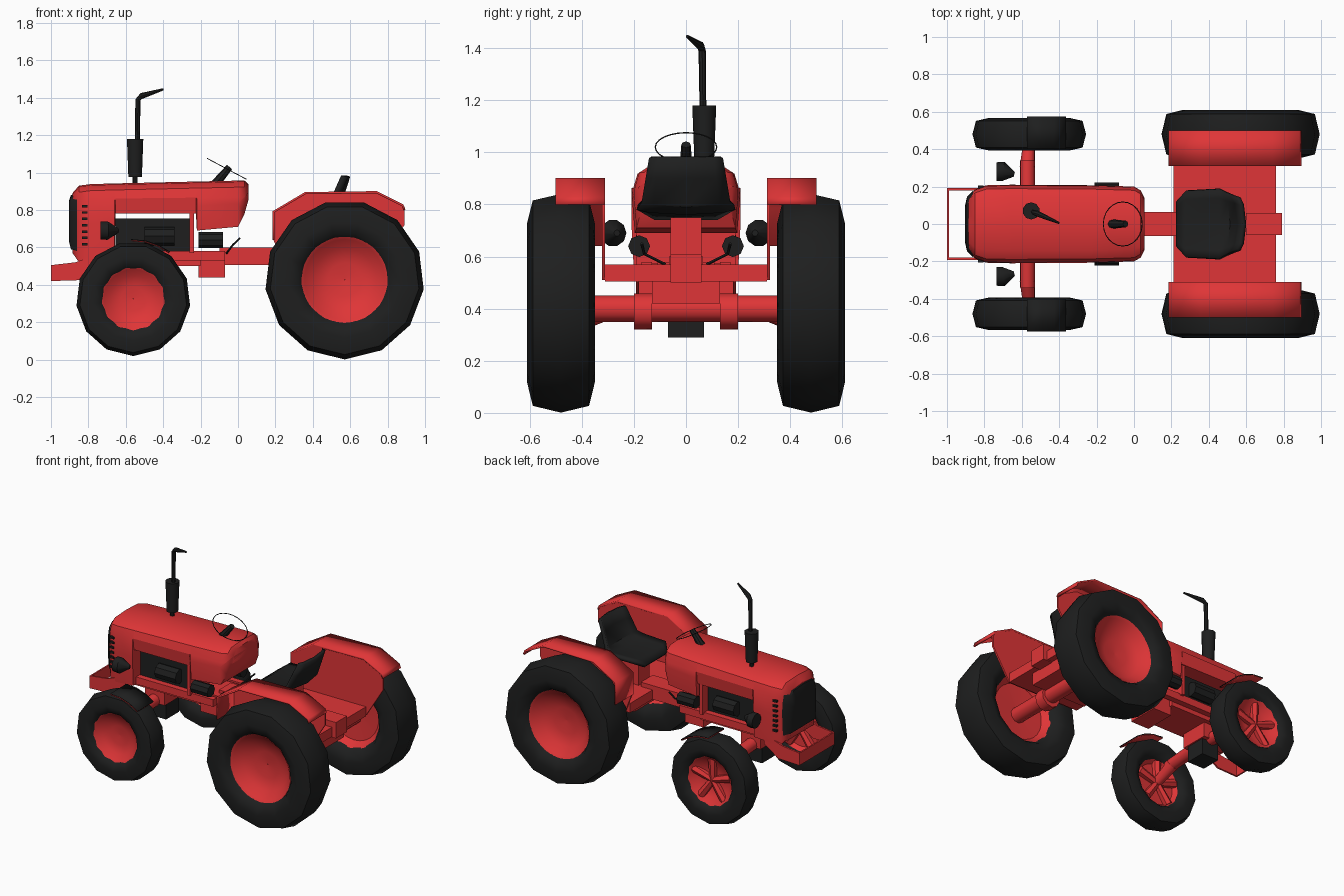
import bpy, bmesh
from math import sin, cos, pi, radians
from mathutils import Vector

if "Cube" in bpy.data.objects:
    bpy.data.objects.remove(bpy.data.objects["Cube"])


def material(name, rgb):
    m = bpy.data.materials.new(name)
    m.use_nodes = True
    m.diffuse_color = (*rgb, 1)
    m.node_tree.nodes["Principled BSDF"].inputs["Base Color"].default_value = (*rgb, 1)
    return m


RED = material("red_paint", (0.74, 0.036, 0.038))
BLACK = material("black_rubber", (0.013, 0.0135, 0.0135))
made = []


def mesh(name, verts, faces, mat):
    me = bpy.data.meshes.new(name)
    me.from_pydata([tuple(v) for v in verts], [], faces)
    bm = bmesh.new()
    bm.from_mesh(me)
    bmesh.ops.recalc_face_normals(bm, faces=bm.faces)
    bm.to_mesh(me)
    bm.free()
    me.materials.append(mat)
    ob = bpy.data.objects.new(name, me)
    bpy.context.collection.objects.link(ob)
    made.append(ob)
    return ob


def loft(name, rings, mat, caps=True):
    n = len(rings[0])
    faces = [(r * n + i, r * n + (i + 1) % n, (r + 1) * n + (i + 1) % n, (r + 1) * n + i)
             for r in range(len(rings) - 1) for i in range(n)]
    if caps:
        faces += [tuple(range(n)), tuple(range((len(rings) - 1) * n, len(rings) * n))]
    return mesh(name, [v for r in rings for v in r], faces, mat)


def box(name, x0, x1, y0, y1, z0, z1, mat):
    return loft(name, [[(x, y0, z0), (x, y1, z0), (x, y1, z1), (x, y0, z1)] for x in (x0, x1)], mat)


def tube(name, path, radii, mat, n=10):
    # rings along a path, each square to the local direction
    path = [Vector(p) for p in path]
    rings = []
    for i, p in enumerate(path):
        d = (path[min(i + 1, len(path) - 1)] - path[max(i - 1, 0)]).normalized()
        u = d.orthogonal().normalized()
        if abs(d.y) < 0.9:
            u = (Vector((0, 1, 0)) - d * d.y).normalized()
        w = d.cross(u)
        rings.append([p + (u * cos(2 * pi * k / n) + w * sin(2 * pi * k / n)) * radii[i] for k in range(n)])
    return loft(name, rings, mat)


def lathe(name, centre, side, profile, n, mat):
    # turn (outward offset, radius) pairs about the wheel axle
    x, y, z = centre
    rings = [[(x + r * sin(2 * pi * k / n), y + side * t, z - r * cos(2 * pi * k / n)) for k in range(n)]
             for t, r in profile]
    return loft(name, rings, mat, False)


def strip(name, profile, y0, y1, thick, mat):
    # bent sheet following a side profile
    verts = [(x, y, z) for x, z in profile for y in (y0, y1)]
    faces = [(2 * i, 2 * i + 1, 2 * i + 3, 2 * i + 2) for i in range(len(profile) - 1)]
    ob = mesh(name, verts, faces, mat)
    s = ob.modifiers.new("thickness", "SOLIDIFY")
    s.thickness, s.offset = thick, 0
    return ob


def hood_ring(x, w, zb, zt):
    half = [(w * 0.95, zb), (w, zb + (zt - zb) * 0.5), (w * 0.98, zt - 0.09), (w * 0.9, zt - 0.035), (w * 0.68, zt - 0.006)]
    return [(x, y, z) for y, z in half] + [(x, 0, zt)] + [(x, -y, z) for y, z in reversed(half)]


# bonnet with an open engine bay, and the grille
loft("bonnet", [hood_ring(*s) for s in (
    (-0.885, 0.14, 0.57, 0.89), (-0.85, 0.185, 0.52, 0.93), (-0.79, 0.207, 0.52, 0.938),
    (-0.66, 0.21, 0.53, 0.942), (-0.655, 0.21, 0.78, 0.942), (-0.225, 0.207, 0.78, 0.952),
    (-0.22, 0.207, 0.69, 0.952), (0, 0.2, 0.71, 0.957), (0.035, 0.18, 0.78, 0.957),
    (0.055, 0.14, 0.85, 0.94))], RED)
loft("grille", [hood_ring(*s) for s in (
    (-0.903, 0.1, 0.63, 0.85), (-0.893, 0.145, 0.59, 0.88), (-0.86, 0.18, 0.58, 0.89))], BLACK)

# engine and frame
box("engine_block", -0.655, -0.26, -0.13, 0.13, 0.57, 0.755, BLACK)
box("firewall", -0.258, -0.235, -0.19, 0.19, 0.57, 0.79, RED)
box("chassis", -0.82, -0.2, -0.13, 0.13, 0.5, 0.575, RED)
box("clutch_housing", -0.21, -0.07, -0.11, 0.11, 0.44, 0.58, RED)
box("transmission", -0.1, 0.3, -0.065, 0.065, 0.505, 0.6, RED)
box("differential", 0.3, 0.72, -0.13, 0.13, 0.42, 0.56, RED)
box("rear_platform", 0.21, 0.76, -0.31, 0.31, 0.505, 0.57, RED)
box("hitch", 0.6, 0.79, -0.06, 0.06, 0.5, 0.61, RED)
box("front_axle_pivot", -0.63, -0.5, -0.07, 0.07, 0.29, 0.41, BLACK)
box("axle_support", -0.64, -0.49, -0.1, 0.1, 0.4, 0.51, RED)
tube("rear_axle", [(0.57, -0.48, 0.4), (0.57, 0.48, 0.4)], [0.052] * 2, RED)

# front bumper frame
box("bumper_bar", -1, -0.99, -0.19, 0.19, 0.42, 0.505, RED)
for side, tag in ((1, "left"), (-1, "right")):
    arm = [(-1, 0.42), (-0.84, 0.425), (-0.73, 0.5), (-0.73, 0.57), (-0.87, 0.52), (-1, 0.505)]
    loft("bumper_arm_" + tag, [[(x, side * y, z) for x, z in arm] for y in (0.18, 0.192)], RED)

TYRE = [(-0.07, 0.226), (-0.105, 0.25), (-0.13, 0.31), (-0.108, 0.4), (0, 0.426),
        (0.108, 0.4), (0.13, 0.31), (0.11, 0.25), (0.075, 0.226)]
RIM = [(-0.02, 0.001), (-0.03, 0.19), (-0.075, 0.227), (0.09, 0.231), (0.08, 0.215),
       (0.035, 0.17), (0.015, 0.09), (0.01, 0.001)]
for side, tag in ((1, "left"), (-1, "right")):
    # wheels
    rear, front = (0.57, side * 0.48, 0.427), (-0.56, side * 0.48, 0.325)
    lathe("rear_tyre_" + tag, rear, side, TYRE, 13, BLACK)
    lathe("rear_rim_" + tag, rear, side, RIM, 26, RED)
    lathe("front_tyre_" + tag, front, side, [(t * 0.66, r * 0.718) for t, r in TYRE], 13, BLACK)
    lathe("front_rim_" + tag, front, side, [(t * 0.66, r * 0.73) for t, r in RIM], 26, RED)
    for k in range(5):
        a = 2 * pi * k / 5 + 0.3
        d = Vector((cos(a), 0, sin(a)))
        for t in ([-0.035, 0.025] if side > 0 else [-0.035]):
            c = Vector(front) + Vector((0, side * t, 0))
            tube(f"front_spoke_{tag}_{k}", [c, c + d * 0.15], [0.022, 0.03], RED, 6)

    # front axle arms and small mudguards with painted undersides
    tube("front_axle_" + tag, [(-0.57, side * 0.06, 0.42), (-0.57, side * 0.34, 0.4)], [0.042, 0.04], RED)
    tube("front_stub_" + tag, [(-0.57, side * 0.3, 0.4), (-0.56, side * 0.455, 0.325)], [0.042, 0.03], RED)
    tube("rear_axle_flange_" + tag, [(0.57, side * 0.13, 0.39), (0.57, side * 0.2, 0.39)], [0.07] * 2, RED)
    for part, r, mat in (("mudguard", 0.317, BLACK), ("mudguard_lining", 0.311, RED)):
        arc = [(-0.56 + r * cos(radians(a)), 0.325 + r * sin(radians(a))) for a in (52, 65, 78, 92)]
        strip(f"front_{part}_{tag}", arc, side * 0.4, side * 0.575, 0.005, mat)

    # rear fenders
    top = [(0.19, 0.64), (0.19, 0.79), (0.36, 0.89), (0.74, 0.895), (0.88, 0.825), (0.89, 0.8)]
    strip("fender_top_" + tag, top, side * 0.31, side * 0.5, 0.012, RED)
    panel = top + [(0.89, 0.72), (0.76, 0.51), (0.24, 0.51)]
    loft("fender_panel_" + tag, [[(x, side * y, z) for x, z in panel] for y in (0.31, 0.322)], RED)

    # headlamps, side filters, pedals
    tube("headlamp_" + tag, [(-0.735, side * 0.28, 0.69), (-0.7, side * 0.28, 0.69), (-0.64, side * 0.265, 0.69)],
         [0.05, 0.052, 0.012], BLACK)
    tube("side_filter_" + tag, [(-0.21, side * 0.18, 0.64), (-0.08, side * 0.18, 0.64)], [0.042] * 2, BLACK, 8)
    tube("pedal_arm_" + tag, [(-0.06, side * 0.08, 0.57), (-0.03, side * 0.16, 0.61), (0.01, side * 0.17, 0.65)],
         [0.006] * 3, BLACK, 6)
    box("engine_rail_" + tag, -0.66, -0.07, side * 0.13, side * 0.17, 0.53, 0.58, RED)
    tube("engine_side_unit_" + tag, [(-0.5, side * 0.15, 0.66), (-0.34, side * 0.15, 0.66)], [0.05] * 2, BLACK, 8)

    # nose louvres
    for k in range(7):
        z = 0.61 + k * 0.034
        box(f"louvre_{tag}_{k}", -0.835, -0.805, side * 0.19, side * 0.207, z, z + 0.013, BLACK)

# exhaust stack
tube("exhaust_base", [(-0.55, 0.07, 0.93), (-0.55, 0.07, 0.99)], [0.014] * 2, BLACK, 8)
tube("muffler", [(-0.55, 0.07, 0.975), (-0.55, 0.07, 1.18)], [0.038, 0.046], BLACK, 10)
tube("exhaust_pipe", [(-0.538, 0.065, 1.17), (-0.535, 0.062, 1.39), (-0.515, 0.055, 1.41), (-0.4, 0.005, 1.445)],
     [0.013, 0.014, 0.016, 0.006], BLACK, 8)

# steering wheel and column
tube("steering_column", [(-0.12, 0, 0.94), (-0.045, 0, 1.03)], [0.025, 0.018], BLACK, 8)
bpy.ops.mesh.primitive_torus_add(major_radius=0.118, minor_radius=0.0025, major_segments=24, minor_segments=6,
                                 location=(-0.06, 0, 1.02), rotation=(0, radians(28), 0))
ring = bpy.context.object
ring.name = "steering_wheel"
ring.data.materials.append(BLACK)
made.append(ring)

# bucket seat: rows of x, z, half width, edge curl in x and z
rows = [(0.235, 0.74, 0.12, 0, 0), (0.28, 0.765, 0.18, 0, 0.01), (0.46, 0.76, 0.19, 0, 0.02),
        (0.53, 0.79, 0.17, -0.03, 0.02), (0.575, 0.9, 0.155, -0.04, 0), (0.6, 0.978, 0.142, -0.03, 0)]
verts = [(x + dx * abs(f) ** 3, w * f, z + dz * abs(f) ** 3)
         for x, z, w, dx, dz in rows for f in (-1, -0.75, 0, 0.75, 1)]
faces = [(r * 5 + i, r * 5 + i + 1, r * 5 + i + 6, r * 5 + i + 5) for r in range(5) for i in range(4)]
seat = mesh("seat", verts, faces, BLACK)
seat.modifiers.new("padding", "SOLIDIFY").thickness = 0.022
box("seat_post", 0.32, 0.46, -0.06, 0.06, 0.56, 0.75, RED)

# soft shading with crisp edges
bpy.ops.object.select_all(action="DESELECT")
for ob in made:
    ob.select_set(True)
bpy.context.view_layer.objects.active = made[0]
bpy.ops.object.shade_smooth_by_angle(angle=radians(38))
